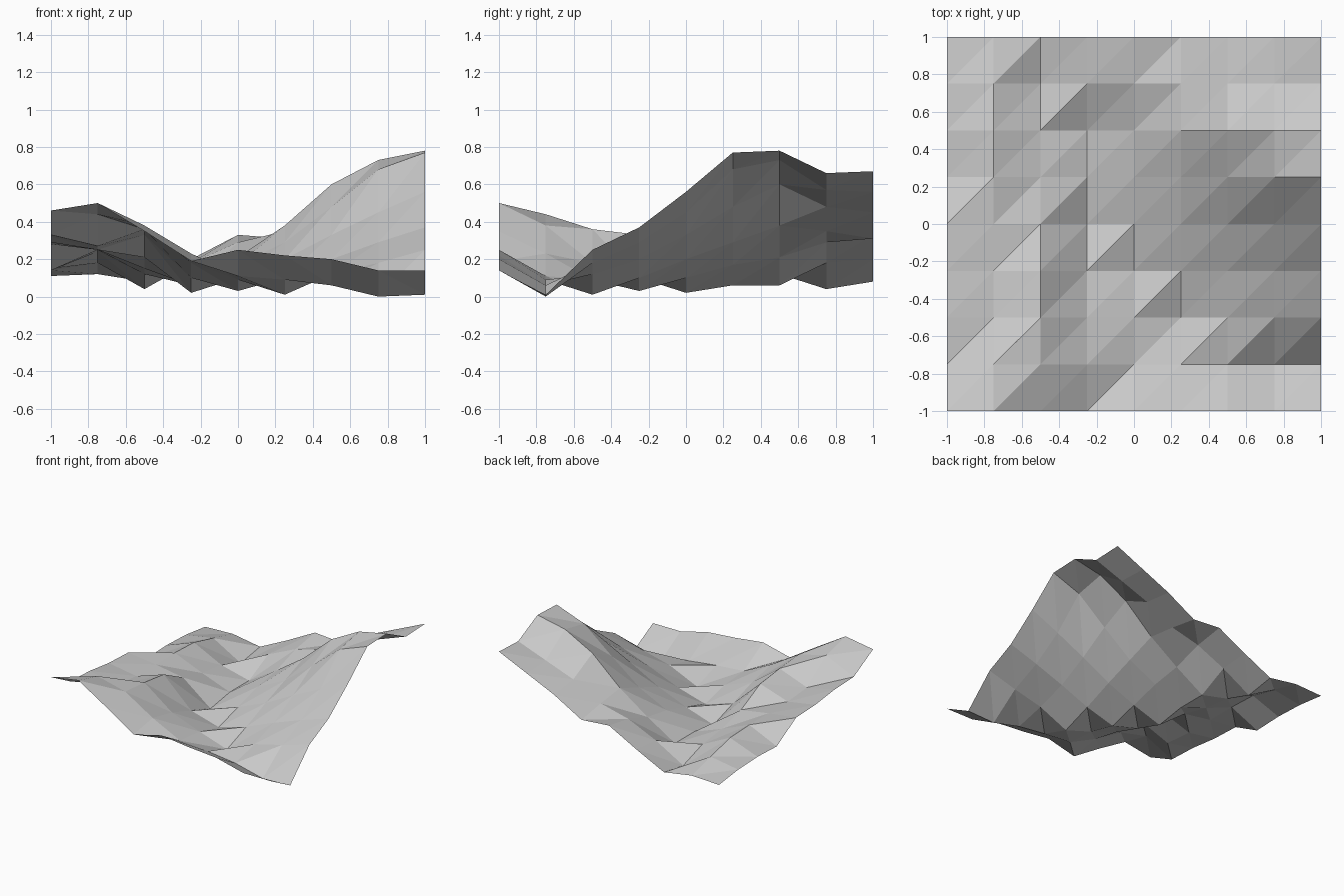
import bpy
import bmesh

# Remove the default object
default_object = bpy.data.objects.get("Cube")
if default_object:
    bpy.data.objects.remove(default_object, do_unlink=True)

STEP = 0.25

# Ground profiles from front to back; heights in hundredths, from -x to +x
ground_profiles = [
    (46, 50, 35, 19, 25, 22, 20, 14, 14),
    (33, 44, 38, 23, 11, 9, 6, 0, 1),
    (32, 27, 36, 18, 9, 1, 12, 18, 25),
    (29, 25, 33, 10, 3, 10, 20, 29, 37),
    (28, 25, 21, 2, 10, 20, 33, 45, 56),
    (14, 25, 15, 6, 17, 29, 48, 68, 77),
    (15, 24, 12, 6, 21, 38, 60, 73, 78),
    (14, 18, 4, 18, 29, 35, 48, 57, 66),
    (11, 12, 8, 20, 33, 31, 45, 56, 67),
]


def make_material(name, colour):
    material = bpy.data.materials.new(name)
    material.use_nodes = True
    material.diffuse_color = colour
    shader = material.node_tree.nodes["Principled BSDF"]
    shader.inputs["Base Color"].default_value = colour
    shader.inputs["Roughness"].default_value = 0.8
    return material


def loft_profiles(name, profiles, material):
    """Join neighbouring profiles into an open sheet of flat triangles."""
    bm = bmesh.new()
    rows = []
    for j, profile in enumerate(profiles):
        row = []
        for i, height in enumerate(profile):
            row.append(bm.verts.new((i * STEP - 1, j * STEP - 1, height / 100)))
        rows.append(row)

    # Every cell is split along the diagonal that runs away to the +x side
    for near, far in zip(rows, rows[1:]):
        for i in range(len(near) - 1):
            bm.faces.new((near[i], near[i + 1], far[i + 1]))
            bm.faces.new((near[i], far[i + 1], far[i]))

    mesh = bpy.data.meshes.new(name)
    bm.to_mesh(mesh)
    bm.free()
    mesh.materials.append(material)
    sheet = bpy.data.objects.new(name, mesh)
    bpy.context.collection.objects.link(sheet)
    return sheet


# Valley terrain sheet
grey = make_material("pale_grey_ground", (0.58, 0.58, 0.58, 1))
loft_profiles("valley_terrain", ground_profiles, grey)
